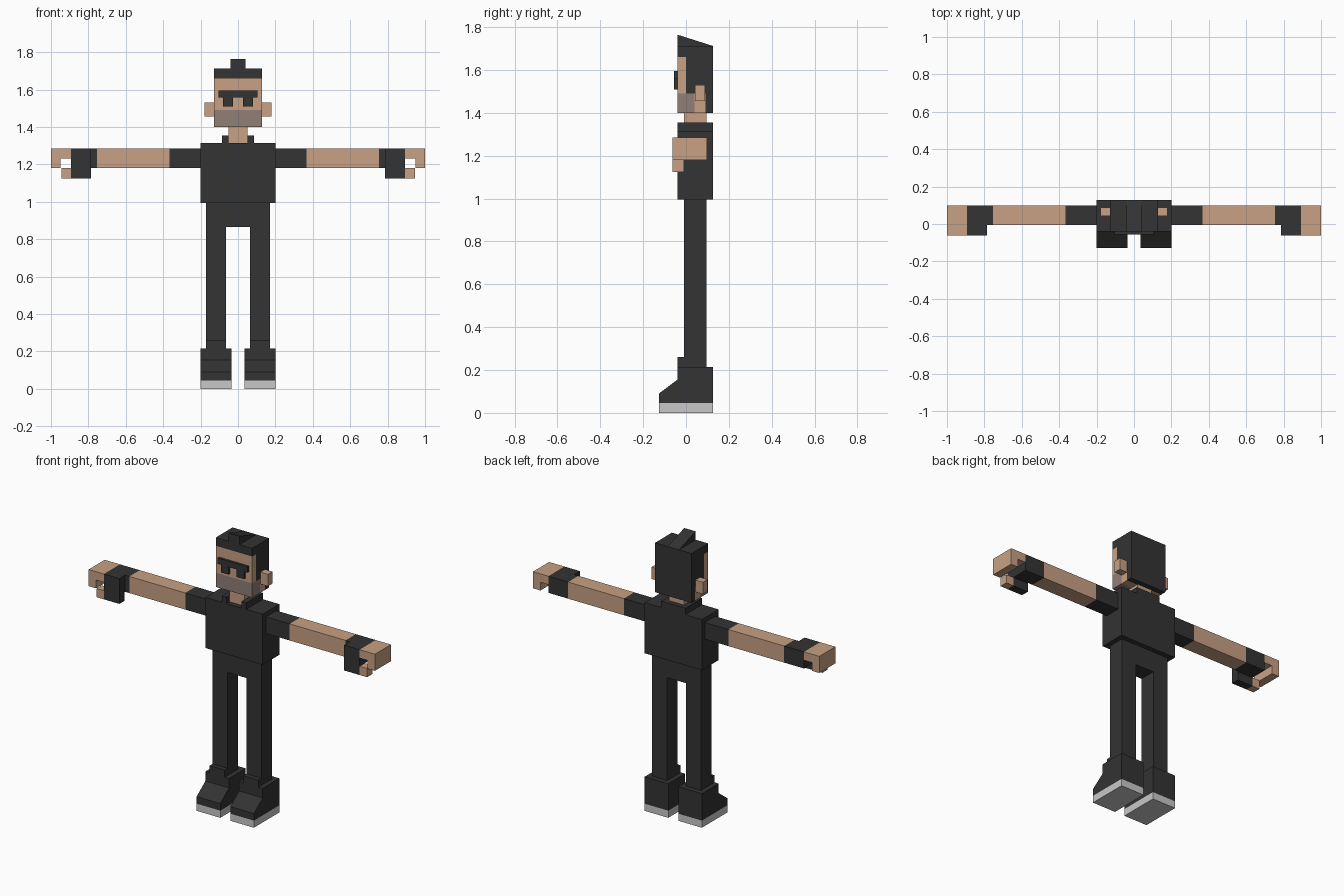
import bpy
import bmesh

cube = bpy.data.objects.get("Cube")
if cube:
    bpy.data.objects.remove(cube)


def material(name, color):
    mat = bpy.data.materials.new(name)
    mat.use_nodes = True
    mat.diffuse_color = (*color, 1)
    bsdf = mat.node_tree.nodes["Principled BSDF"]
    bsdf.inputs["Base Color"].default_value = (*color, 1)
    bsdf.inputs["Roughness"].default_value = 0.9
    return mat


DARK = material("charcoal", (0.033, 0.033, 0.033))
SKIN = material("skin", (0.578, 0.356, 0.23))
STUBBLE = material("stubble", (0.283, 0.21, 0.184))
SOLE = material("sole grey", (0.578, 0.578, 0.578))


def prism(name, mat, x, profile):
    """Extrude a (y, z) profile between two x positions."""
    bm = bmesh.new()
    face = bm.faces.new([bm.verts.new((x[0], y, z)) for y, z in profile])
    ext = bmesh.ops.extrude_face_region(bm, geom=[face])
    moved = [v for v in ext["geom"] if isinstance(v, bmesh.types.BMVert)]
    bmesh.ops.translate(bm, verts=moved, vec=(x[1] - x[0], 0, 0))
    bmesh.ops.recalc_face_normals(bm, faces=bm.faces)
    mesh = bpy.data.meshes.new(name)
    bm.to_mesh(mesh)
    bm.free()
    mesh.materials.append(mat)
    obj = bpy.data.objects.new(name, mesh)
    bpy.context.collection.objects.link(obj)
    return obj


def box(name, mat, x, y, z):
    return prism(name, mat, x, [(y[0], z[0]), (y[1], z[0]), (y[1], z[1]), (y[0], z[1])])


def pair(build, name, mat, x, *shape):
    """Build a part on the left and its mirror on the right."""
    build("left_" + name, mat, x, *shape)
    build("right_" + name, mat, (-x[1], -x[0]), *shape)


# Shared extents
BODY = (-0.04, 0.127)
LIMB = (-0.01, 0.095)
HEAD = (-0.127, 0.127)
ARM_Y = (-0.005, 0.098)
ARM_Z = (1.18, 1.285)
GRIP_Y = (-0.062, -0.01)
DROP_Z = (1.125, 1.18)

# Torso, collar and hips
box("torso", DARK, (-0.2, 0.2), BODY, (0.995, 1.315))
pair(box, "collar", DARK, (0.052, 0.085), BODY, (1.315, 1.355))
box("back_collar", DARK, (-0.052, 0.052), (0.095, 0.127), (1.315, 1.355))
box("hips", DARK, (-0.17, 0.17), LIMB, (0.865, 0.995))

# Legs and boots
pair(box, "leg", DARK, (0.065, 0.17), LIMB, (0.2, 0.865))
pair(box, "boot_tongue", DARK, (0.065, 0.17), (-0.04, -0.01), (0.215, 0.26))
pair(prism, "boot", DARK, (0.035, 0.2),
     [(-0.127, 0.045), (0.127, 0.045), (0.127, 0.215), (-0.04, 0.215),
      (-0.04, 0.155), (-0.127, 0.09)])
pair(box, "boot_sole", SOLE, (0.035, 0.2), (-0.127, 0.127), (0, 0.045))

# Arms
pair(box, "sleeve", DARK, (0.2, 0.365), ARM_Y, ARM_Z)
pair(box, "forearm", SKIN, (0.365, 0.755), ARM_Y, ARM_Z)
pair(box, "glove_cuff", DARK, (0.755, 0.785), ARM_Y, ARM_Z)
pair(box, "glove", DARK, (0.785, 0.893), (-0.062, 0.098), ARM_Z)
pair(box, "glove_thumb", DARK, (0.785, 0.893), GRIP_Y, DROP_Z)

# Curled hands
pair(box, "hand_top", SKIN, (0.893, 0.948), (-0.062, 0.098), (1.232, 1.285))
pair(box, "fingers", SKIN, (0.948, 1.0), (-0.062, 0.098), ARM_Z)
pair(box, "fingertip", SKIN, (0.893, 0.945), GRIP_Y, DROP_Z)

# Neck and face
box("neck", SKIN, (-0.052, 0.052), LIMB, (1.315, 1.4))
box("face", SKIN, HEAD, (-0.04, 0.0), (1.49, 1.66))
box("beard", STUBBLE, HEAD, (-0.04, 0.04), (1.4, 1.49))
box("jaw", SKIN, HEAD, (0.04, 0.09), (1.4, 1.49))
pair(box, "ear", SKIN, (0.127, 0.18), (0.042, 0.088), (1.455, 1.53))

# Hair with a sloped crest
box("hair_sides", DARK, HEAD, (0.0, 0.09), (1.49, 1.66))
box("hair_back", DARK, HEAD, (0.09, 0.127), (1.4, 1.66))
box("hair_top", DARK, HEAD, BODY, (1.66, 1.712))
prism("hair_crest", DARK, (-0.04, 0.04),
      [(-0.04, 1.712), (0.127, 1.712), (-0.04, 1.765)])

# Sunglasses
box("glasses_bar", DARK, (-0.105, 0.105), (-0.055, -0.04), (1.558, 1.595))
pair(box, "glasses_lens", DARK, (0.028, 0.08), (-0.055, -0.04), (1.51, 1.558))
